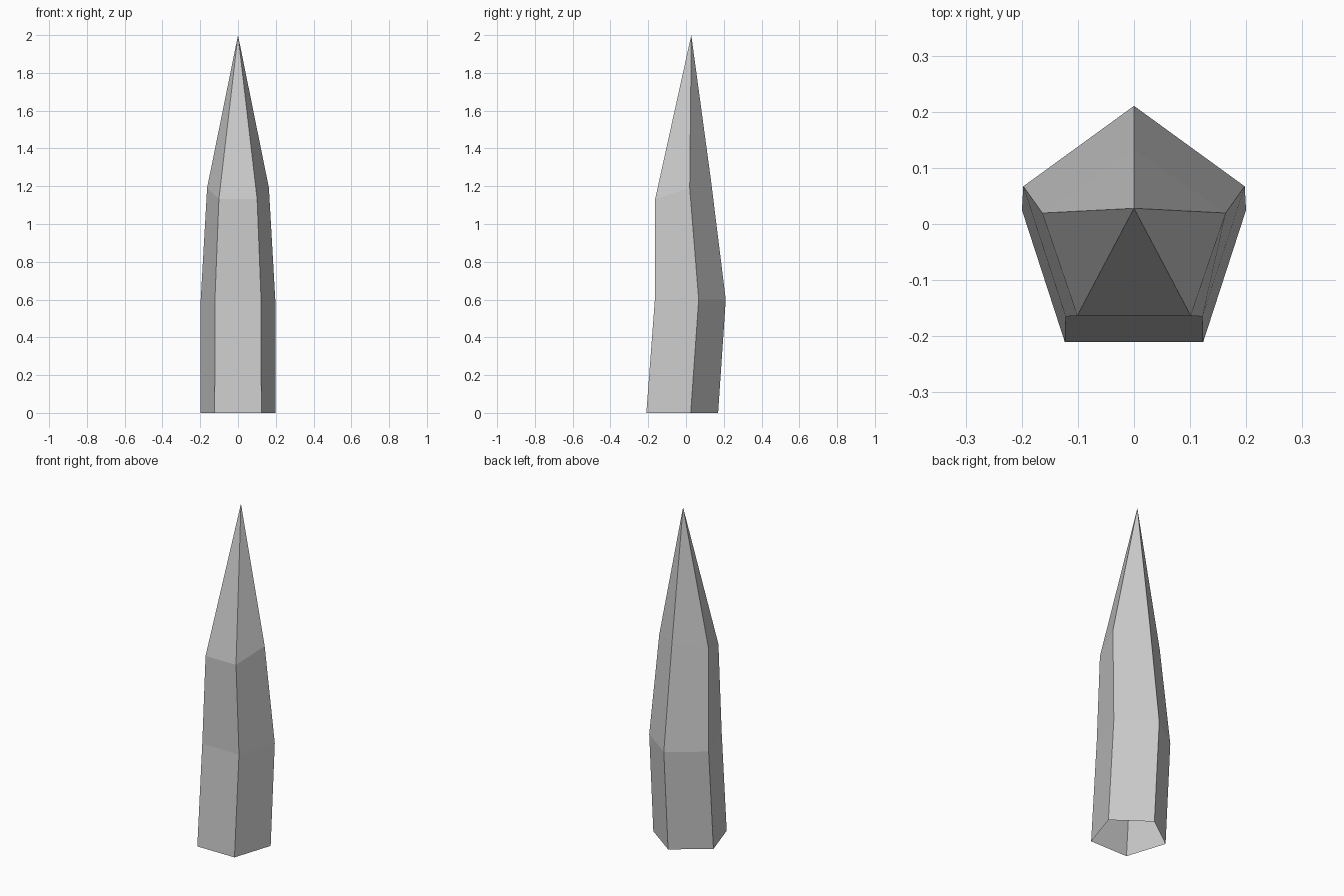
import bpy, bmesh
from math import sin, cos, radians

if "Cube" in bpy.data.objects:
    bpy.data.objects.remove(bpy.data.objects["Cube"])

# Cross-sections: (centre y, centre z, radius, tilt about x)
RINGS = [(-0.04, 0.0, 0.21, 0), (0.003, 0.6, 0.2075, 0), (-0.031, 1.175, 0.172, 18)]
APEX = (0.0, 0.028, 2.0)
SIDES = 5

bm = bmesh.new()


def add_ring(cy, cz, r, tilt):
    """Pentagon with one corner facing the back, tipped up toward the back."""
    t = radians(tilt)
    verts = []
    for i in range(SIDES):
        a = radians(90 + i * 360 / SIDES)
        u = r * sin(a)
        verts.append(bm.verts.new((r * cos(a), cy + u * cos(t), cz + u * sin(t))))
    return verts


# Bent shaft, open at the bottom
rings = [add_ring(*ring) for ring in RINGS]
for low, high in zip(rings, rings[1:]):
    for i in range(SIDES):
        j = (i + 1) % SIDES
        bm.faces.new((low[i], low[j], high[j], high[i]))

# Pointed tip
tip = bm.verts.new(APEX)
for i in range(SIDES):
    bm.faces.new((rings[-1][i], rings[-1][(i + 1) % SIDES], tip))

mesh = bpy.data.meshes.new("spike")
bm.to_mesh(mesh)
bm.free()
bpy.context.collection.objects.link(bpy.data.objects.new("spike", mesh))
